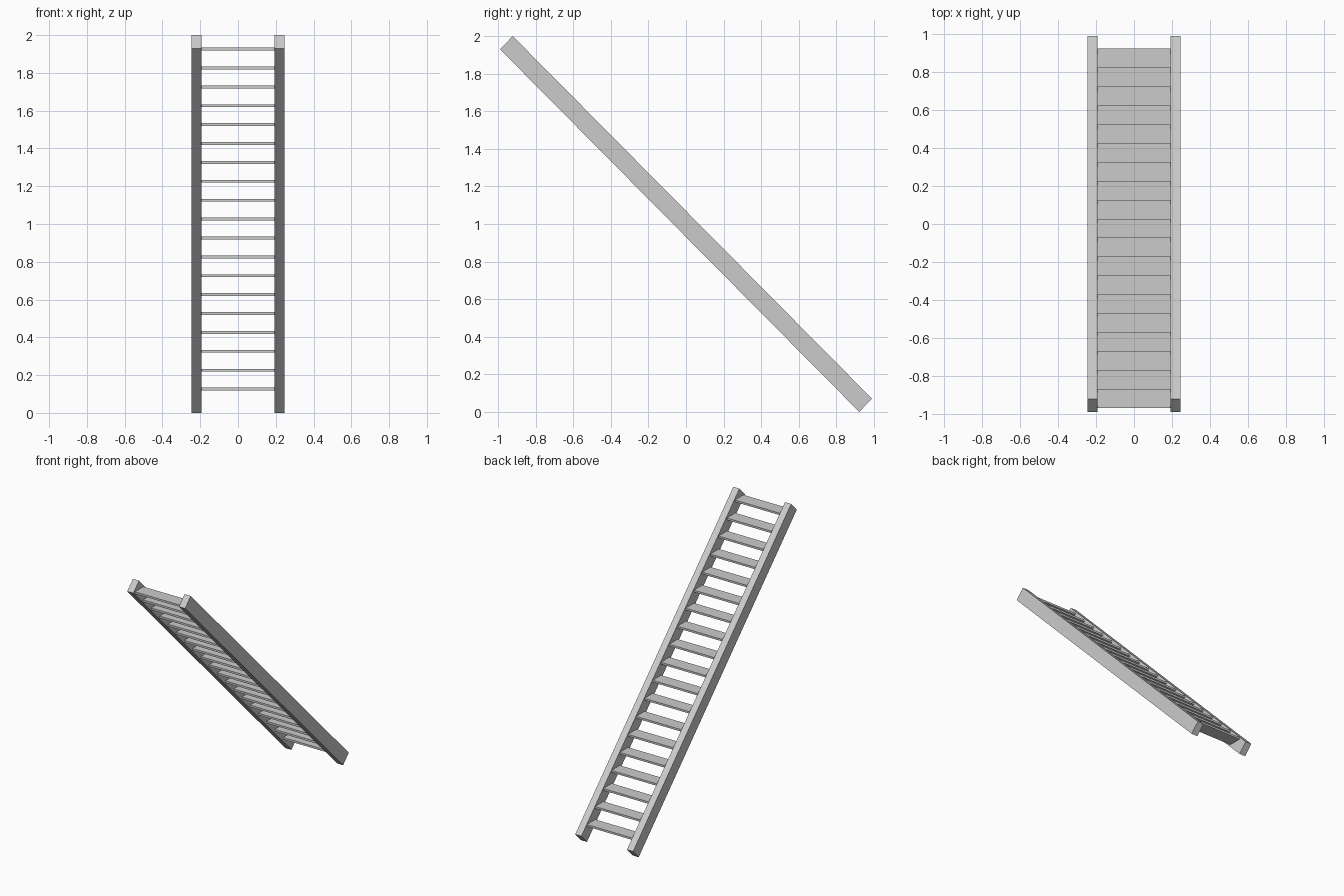
import bpy, bmesh

if "Cube" in bpy.data.objects:
    bpy.data.objects.remove(bpy.data.objects["Cube"])

def add_object(name, bm):
    bmesh.ops.recalc_face_normals(bm, faces=bm.faces)
    mesh = bpy.data.meshes.new(name)
    bm.to_mesh(mesh)
    bm.free()
    obj = bpy.data.objects.new(name, mesh)
    bpy.context.collection.objects.link(obj)
    return obj

def extrude_x(name, profile, x0, x1):
    bm = bmesh.new()
    face = bm.faces.new([bm.verts.new((x0, y, z)) for y, z in profile])
    new = bmesh.ops.extrude_face_region(bm, geom=[face])["geom"]
    bmesh.ops.translate(bm, vec=(x1 - x0, 0, 0),
                        verts=[v for v in new if isinstance(v, bmesh.types.BMVert)])
    return add_object(name, bm)

# Sloping side rails
RAIL = [(0.922, 0), (0.99, 0.07), (-0.922, 2.0), (-0.99, 1.93)]
for side, x0 in (("left", -0.245), ("right", 0.193)):
    extrude_x(side + "_rail", RAIL, x0, x0 + 0.052)

# Level treads between the rails
COUNT = 19
for i in range(COUNT):
    t = i / (COUNT - 1)
    y = 0.873 - 1.793 * t
    z = 0.126 + 1.8 * t
    d, h = 0.051, 0.0075
    extrude_x(f"tread_{i + 1:02d}",
              [(y - d, z - h), (y + d, z - h), (y + d, z + h), (y - d, z + h)],
              -0.194, 0.194)
